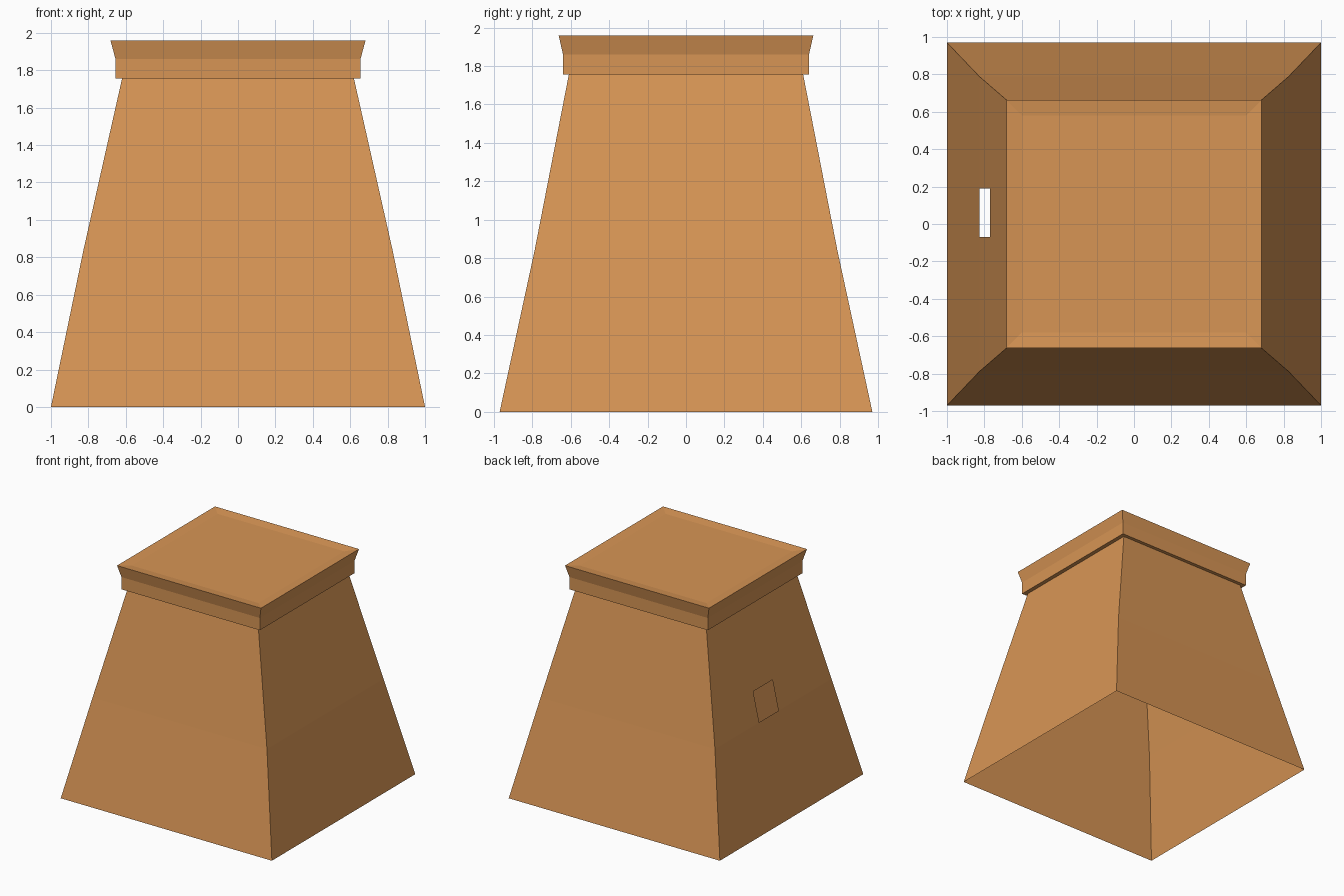
import bpy, bmesh
from mathutils import Vector

if "Cube" in bpy.data.objects:
    bpy.data.objects.remove(bpy.data.objects["Cube"])

mat = bpy.data.materials.new("warm tan")
mat.diffuse_color = (0.68, 0.30, 0.09, 1)
mat.use_nodes = True
mat.node_tree.nodes["Principled BSDF"].inputs["Base Color"].default_value = mat.diffuse_color


def loft(name, rings, cap=False):
    """Stack rectangular rings (half x, half y, z) into a flat-faced shell."""
    bm = bmesh.new()
    loops = []
    for x, y, z in rings:
        loops.append([bm.verts.new((sx * x, sy * y, z))
                      for sx, sy in ((-1, -1), (1, -1), (1, 1), (-1, 1))])
    for a, b in zip(loops, loops[1:]):
        for i in range(4):
            j = (i + 1) % 4
            bm.faces.new((a[i], a[j], b[j], b[i]))
    if cap:
        bm.faces.new(loops[-1])
    me = bpy.data.meshes.new(name)
    me.materials.append(mat)
    ob = bpy.data.objects.new(name, me)
    bpy.context.collection.objects.link(ob)
    return bm, me


# Tapered body, open underneath, with a small square opening in the left wall
bm, me = loft("tapered_body", [(1.0, 0.97, 0), (0.826, 0.788, 0.84), (0.62, 0.61, 1.755)])
bm.normal_update()


def left_upper():
    return [f for f in bm.faces if f.normal.x < -0.7 and f.calc_center_median().z > 0.84]


for co, no in (((0, -0.07, 0), (0, 1, 0)), ((0, 0.19, 0), (0, 1, 0)), ((0, 0, 1.09), (0, 0, 1))):
    fs = left_upper()
    geom = fs + list({e for f in fs for e in f.edges}) + list({v for f in fs for v in f.verts})
    bmesh.ops.bisect_plane(bm, geom=geom, plane_co=Vector(co), plane_no=Vector(no))
    bm.normal_update()
hole = [f for f in left_upper()
        if -0.07 < f.calc_center_median().y < 0.19 and f.calc_center_median().z < 1.09]
bmesh.ops.delete(bm, geom=hole, context='FACES')
bm.to_mesh(me)
bm.free()

# Overhanging collar with flared lip and a slightly dished top
bm, me = loft("flared_cap", [(0.62, 0.61, 1.755), (0.655, 0.64, 1.755), (0.655, 0.64, 1.86),
                             (0.682, 0.663, 1.96), (0.60, 0.58, 1.95)], cap=True)
bm.to_mesh(me)
bm.free()
